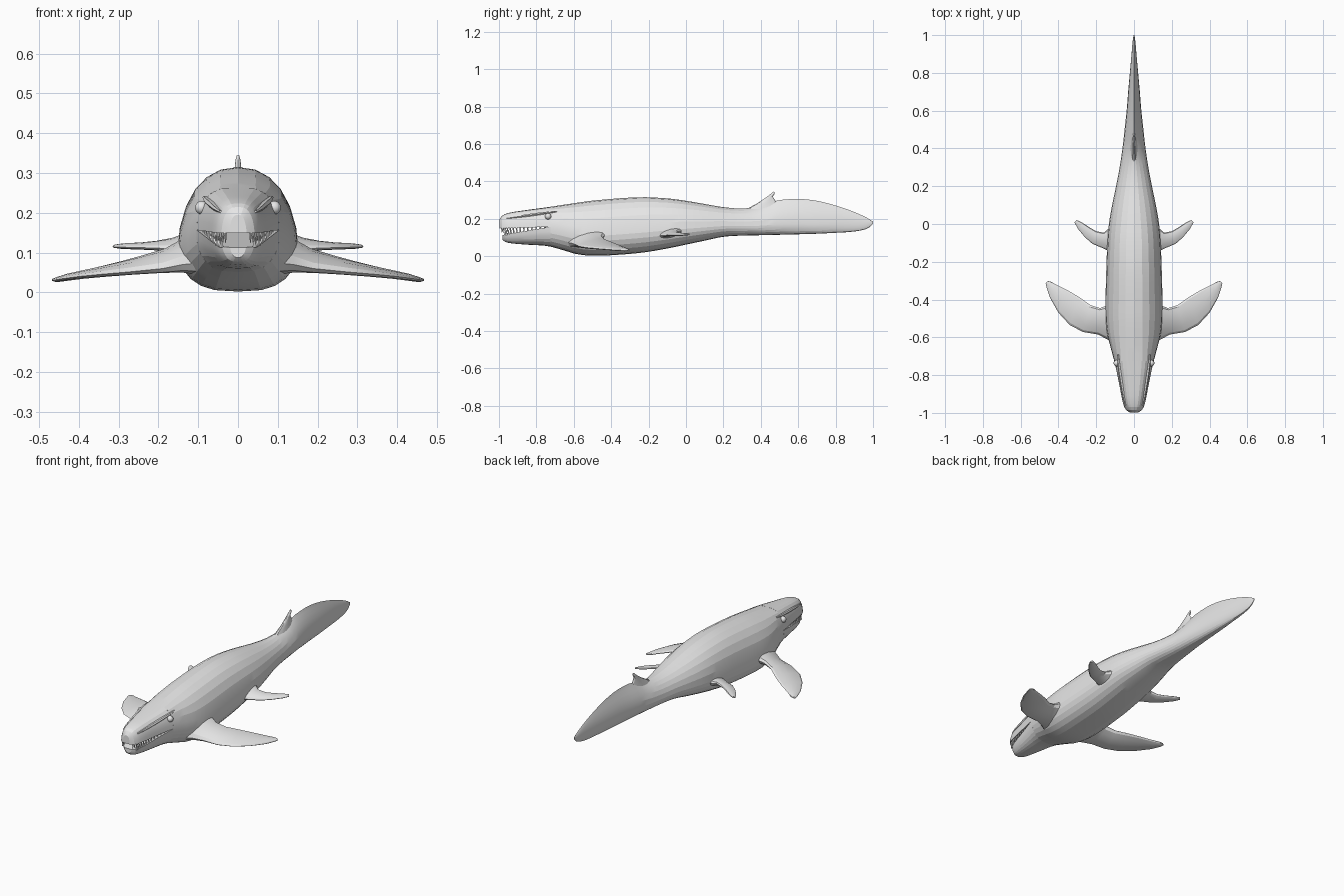
import bpy, bmesh, math
from mathutils import Vector, Matrix

if "Cube" in bpy.data.objects:
    bpy.data.objects.remove(bpy.data.objects["Cube"])

skin = bpy.data.materials.new("grey skin")
skin.diffuse_color = (0.8, 0.8, 0.8, 1)
skin.use_nodes = True
skin.node_tree.nodes["Principled BSDF"].inputs["Base Color"].default_value = skin.diffuse_color

# Body stations: y, bottom z, top z, half width, height of widest point (0-1), upper roundness
STATIONS = [
    (-0.998, .088, .195, .022, .45, .7), (-0.985, .077, .215, .042, .45, .7),
    (-0.95, .069, .231, .058, .45, .65), (-0.85, .061, .247, .078, .45, .6),
    (-0.74, .054, .262, .101, .45, .6), (-0.66, .033, .274, .122, .42, .75),
    (-0.58, .010, .286, .142, .38, .85), (-0.48, .002, .299, .151, .36, .9),
    (-0.25, .017, .315, .147, .36, .9), (-0.10, .041, .309, .141, .36, .9),
    (0.0, .062, .296, .133, .36, .95), (0.1, .083, .279, .116, .36, 1.0),
    (0.2, .104, .262, .095, .36, 1.1), (0.3, .110, .255, .076, .35, 1.3),
    (0.4, .112, .266, .061, .33, 1.7), (0.48, .114, .296, .052, .30, 2.2),
    (0.6, .117, .306, .039, .29, 2.4), (0.7, .120, .296, .031, .29, 2.4),
    (0.8, .125, .271, .022, .33, 2.2), (0.9, .132, .236, .013, .38, 1.8),
    (0.97, .148, .204, .007, .45, 1.3), (1.0, .173, .184, .002, .5, 1.0)]


def station(y):
    """Smoothly interpolated body measurements at y."""
    s = STATIONS
    y = min(max(y, s[0][0]), s[-1][0])
    i = max(k for k in range(len(s) - 1) if s[k][0] <= y)
    p, q = s[i], s[i + 1]
    a, b = s[max(i - 1, 0)], s[min(i + 2, len(s) - 1)]
    h = q[0] - p[0]
    t = (y - p[0]) / h
    out = []
    for k in range(1, 6):
        m0 = (q[k] - a[k]) / (q[0] - a[0]) * h
        m1 = (b[k] - p[k]) / (b[0] - p[0]) * h
        out.append((2*t**3 - 3*t*t + 1) * p[k] + (t**3 - 2*t*t + t) * m0
                   + (3*t*t - 2*t**3) * q[k] + (t**3 - t*t) * m1)
    return out


def skin_point(y, a):
    """Point on the right flank; a runs from -90 degrees (belly) to 90 (back)."""
    bot, top, w, p, e = station(y)
    mid = bot + p * (top - bot)
    x = w * max(math.cos(a), 0) ** (e if a > 0 else .7)
    return Vector((x, y, mid + math.sin(a) * ((top - mid) if a > 0 else (mid - bot))))


def angle_at(y, z):
    bot, top, w, p, e = station(y)
    mid = bot + p * (top - bot)
    h = (top - mid) if z > mid else (mid - bot)
    return math.asin(max(-1, min(1, (z - mid) / h)))


def finish(name, bm, smooth=None):
    bmesh.ops.remove_doubles(bm, verts=bm.verts, dist=1e-5)
    bmesh.ops.recalc_face_normals(bm, faces=bm.faces)
    me = bpy.data.meshes.new(name)
    bm.to_mesh(me)
    bm.free()
    me.materials.append(skin)
    ob = bpy.data.objects.new(name, me)
    bpy.context.collection.objects.link(ob)
    if smooth:
        bpy.context.view_layer.objects.active = ob
        ob.select_set(True)
        bpy.ops.object.shade_smooth_by_angle(angle=math.radians(smooth))
        ob.select_set(False)
    return ob


def loft(bm, rings):
    rows = [[bm.verts.new(c) for c in r] for r in rings]
    n = len(rows[0])
    for r, s in zip(rows, rows[1:]):
        for i in range(n):
            j = (i + 1) % n
            bm.faces.new((r[i], r[j], s[j], s[i]))
    bm.faces.new(rows[0])
    bm.faces.new(rows[-1])


def flank_ring(y, a0, a1, n):
    right = [skin_point(y, a0 + (a1 - a0) * i / n) for i in range(n + 1)]
    return right + [Vector((-c.x, c.y, c.z)) for c in reversed(right)]


def spread(a, b, n):
    return [a + (b - a) * i / n for i in range(n + 1)]


HALF = math.pi / 2
CORNER = -0.725


def lip(y, front_z):
    t = (y + 1) / (CORNER + 1)
    return front_z + (.157 - front_z) * t


def mirrored(bm):
    """Adds the left-hand copy of everything in the mesh."""
    d = bmesh.ops.duplicate(bm, geom=bm.verts[:] + bm.edges[:] + bm.faces[:])
    for v in d["geom"]:
        if isinstance(v, bmesh.types.BMVert):
            v.co.x *= -1


# Trunk and tail
bm = bmesh.new()
loft(bm, [flank_ring(y, -HALF, HALF, 12) for y in spread(CORNER, .9, 38) + [.93, .96, .98, .993, 1.0]])
finish("body", bm, 12)

# Upper and lower jaws, split along the mouth line
bm = bmesh.new()
loft(bm, [flank_ring(y, angle_at(y, lip(y, .149)), HALF, 7)
          for y in [-.998, -.992, -.985, -.97] + spread(-.95, CORNER, 6)])
finish("upper_jaw", bm, 12)
bm = bmesh.new()
rings = []
for y in [-.998, -.992, -.985, -.97] + spread(-.95, CORNER, 6):
    ring = flank_ring(y, -HALF, angle_at(y, lip(y, .113)), 7)
    shift = .018 * (CORNER - y) / (CORNER + 1)
    rings.append([c + Vector((0, shift, 0)) for c in ring])
loft(bm, rings)
finish("lower_jaw", bm, 12)


# Teeth: rows of little cones following each lip
def tooth_row(name, front_z, direction, start, count):
    bm = bmesh.new()
    for i in range(count):
        y = start + (-.76 - start) * (i / (count - 1)) ** 1.4
        z = lip(y, front_z)
        c = skin_point(y, angle_at(y, z))
        size = .030 * (1 - .62 * i / count)
        at = Matrix.Translation((c.x * .88, y + .006, z + direction * size * .35))
        turn = Matrix.Rotation(0 if direction > 0 else math.pi, 4, 'X')
        bmesh.ops.create_cone(bm, segments=6, radius1=.0055, radius2=.0006, depth=size,
                              cap_ends=True, matrix=at @ turn)
    mirrored(bm)
    finish(name, bm)


tooth_row("upper_teeth", .149, -1, -.99, 14)
tooth_row("lower_teeth", .113, 1, -.972, 13)

# Eyes and brow ridges
bm = bmesh.new()
c = skin_point(-.737, angle_at(-.737, .213))
bmesh.ops.create_uvsphere(bm, u_segments=14, v_segments=8, radius=.017,
                          matrix=Matrix.Translation((c.x + .001, c.y, c.z)))
mirrored(bm)
finish("eyes", bm, 40)

bm = bmesh.new()
rings = []
for i, y in enumerate(spread(-.96, -.69, 8)):
    c = skin_point(y, angle_at(y, .203 + (y + .96) * .135))
    r = .002 + .008 * math.sin(math.pi * min(i / 8 * .8 + .08, 1))
    rings.append([c + Vector((math.cos(k * math.pi / 3) * r, 0, math.sin(k * math.pi / 3) * r * .8))
                  for k in range(6)])
loft(bm, rings)
mirrored(bm)
finish("brow_ridges", bm, 35)


# Fins: lens sections between a leading and a trailing point
def fin(name, sections, normal, pair=True):
    bm = bmesh.new()
    rings = []
    for lead, trail, thick in sections:
        lead, trail = Vector(lead), Vector(trail)
        mid, half = (lead + trail) / 2, (lead - trail) / 2
        rings.append([mid + half * math.cos(k * math.pi / 6)
                      + Vector(normal) * thick * math.sin(k * math.pi / 6) for k in range(12)])
    loft(bm, rings)
    if pair:
        mirrored(bm)
    finish(name, bm, 20)


fin("front_flippers", [
    ((.09, -.65, .075), (.09, -.40, .125), .050),
    ((.14, -.612, .070), (.14, -.430, .115), .036),
    ((.19, -.585, .060), (.18, -.445, .100), .024),
    ((.27, -.572, .052), (.23, -.430, .086), .018),
    ((.34, -.535, .046), (.29, -.387, .070), .014),
    ((.40, -.470, .040), (.35, -.352, .056), .011),
    ((.445, -.39, .034), (.41, -.322, .043), .009),
    ((.463, -.335, .031), (.437, -.306, .036), .007),
    ((.468, -.312, .031), (.455, -.302, .034), .004)], (0, 0, 1))

fin("rear_flippers", [
    ((.08, -.18, .110), (.08, .02, .140), .035),
    ((.13, -.145, .110), (.13, -.02, .137), .024),
    ((.17, -.126, .110), (.16, -.046, .131), .014),
    ((.22, -.105, .112), (.20, -.038, .124), .010),
    ((.26, -.070, .113), (.235, -.018, .121), .008),
    ((.297, -.025, .114), (.275, .008, .119), .007),
    ((.315, .008, .115), (.303, .021, .118), .004)], (0, 0, 1))

# Small hooked fin on the tail
fin("tail_hook_fin", [
    ((0, .28, .225), (0, .53, .235), .024),
    ((0, .33, .255), (0, .49, .275), .016),
    ((0, .385, .285), (0, .477, .298), .011),
    ((0, .43, .315), (0, .464, .318), .008),
    ((0, .455, .335), (0, .474, .333), .006),
    ((0, .466, .345), (0, .474, .343), .003)], (1, 0, 0), pair=False)
